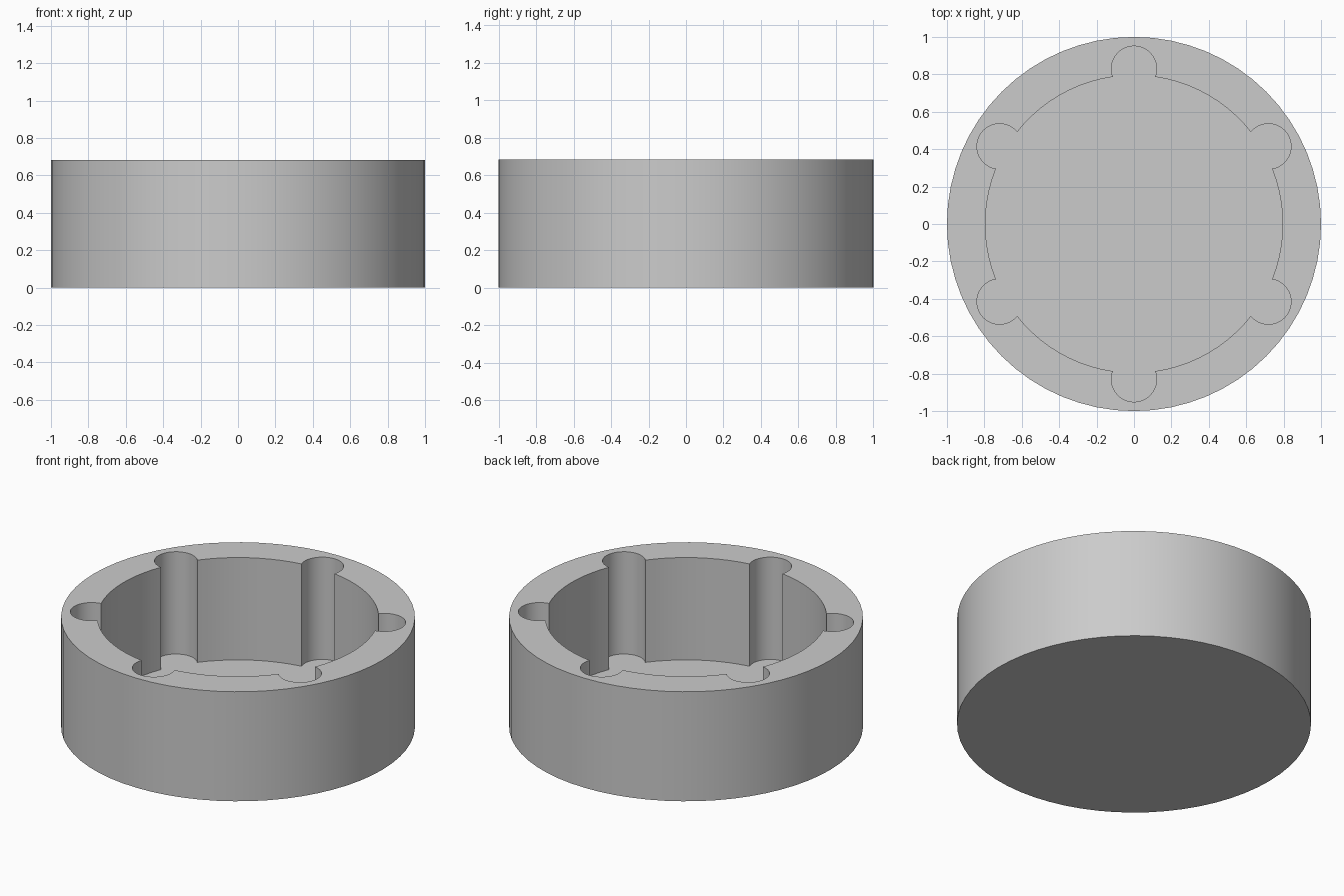
import bpy, bmesh, math

if "Cube" in bpy.data.objects:
    bpy.data.objects.remove(bpy.data.objects["Cube"])

HEIGHT, FLOOR = 0.683, 0.045
POCKET_R = 0.795               # main pocket radius
LOBE_R, LOBE_C = 0.121, 0.83   # side lobe radius and distance from the centre


def prism(name, points, z0, z1):
    """Closed outline extruded from z0 to z1."""
    bm = bmesh.new()
    face = bm.faces.new([bm.verts.new((x, y, z0)) for x, y in points])
    ext = bmesh.ops.extrude_face_region(bm, geom=[face])
    top = [v for v in ext["geom"] if isinstance(v, bmesh.types.BMVert)]
    bmesh.ops.translate(bm, verts=top, vec=(0, 0, z1 - z0))
    bmesh.ops.recalc_face_normals(bm, faces=bm.faces[:])
    mesh = bpy.data.meshes.new(name)
    bm.to_mesh(mesh)
    bm.free()
    obj = bpy.data.objects.new(name, mesh)
    bpy.context.collection.objects.link(obj)
    return obj


def arc(cx, cy, r, a0, a1, n):
    return [(cx + r * math.cos(a0 + (a1 - a0) * i / n),
             cy + r * math.sin(a0 + (a1 - a0) * i / n)) for i in range(n)]


# Pocket outline: six round lobes joined by arcs of the main circle
along = (POCKET_R**2 + LOBE_C**2 - LOBE_R**2) / (2 * LOBE_C)
half = math.acos(along / POCKET_R)                       # half angle of lobe mouth
side = math.atan2(POCKET_R * math.sin(half), along - LOBE_C)
outline = []
for k in range(6):
    a = math.radians(30 + 60 * k)
    outline += arc(LOBE_C * math.cos(a), LOBE_C * math.sin(a), LOBE_R,
                   a - side, a + side, 28)
    outline += arc(0, 0, POCKET_R, a + half, a + math.pi / 3 - half, 10)

# Round cup body with the pocket cut from the top
body = prism("cup_body", arc(0, 0, 1, 0, 2 * math.pi, 64), 0, HEIGHT)
cutter = prism("pocket_cutter", outline, FLOOR, HEIGHT + 0.2)
cutter.hide_render = True
cutter.hide_set(True)

grey = bpy.data.materials.new("light_grey")
grey.diffuse_color = (0.6, 0.6, 0.6, 1)
grey.use_nodes = True
grey.node_tree.nodes["Principled BSDF"].inputs["Base Color"].default_value = grey.diffuse_color
for obj in (body, cutter):
    obj.data.materials.append(grey)

cut = body.modifiers.new("pocket", "BOOLEAN")
cut.operation = "DIFFERENCE"
cut.solver = "EXACT"
cut.object = cutter

# Apply the cut, then smooth the round walls and keep the rims sharp
bpy.context.view_layer.objects.active = body
body.select_set(True)
bpy.ops.object.modifier_apply(modifier=cut.name)
bpy.data.objects.remove(cutter)
bpy.ops.object.shade_smooth_by_angle(angle=math.radians(30))
